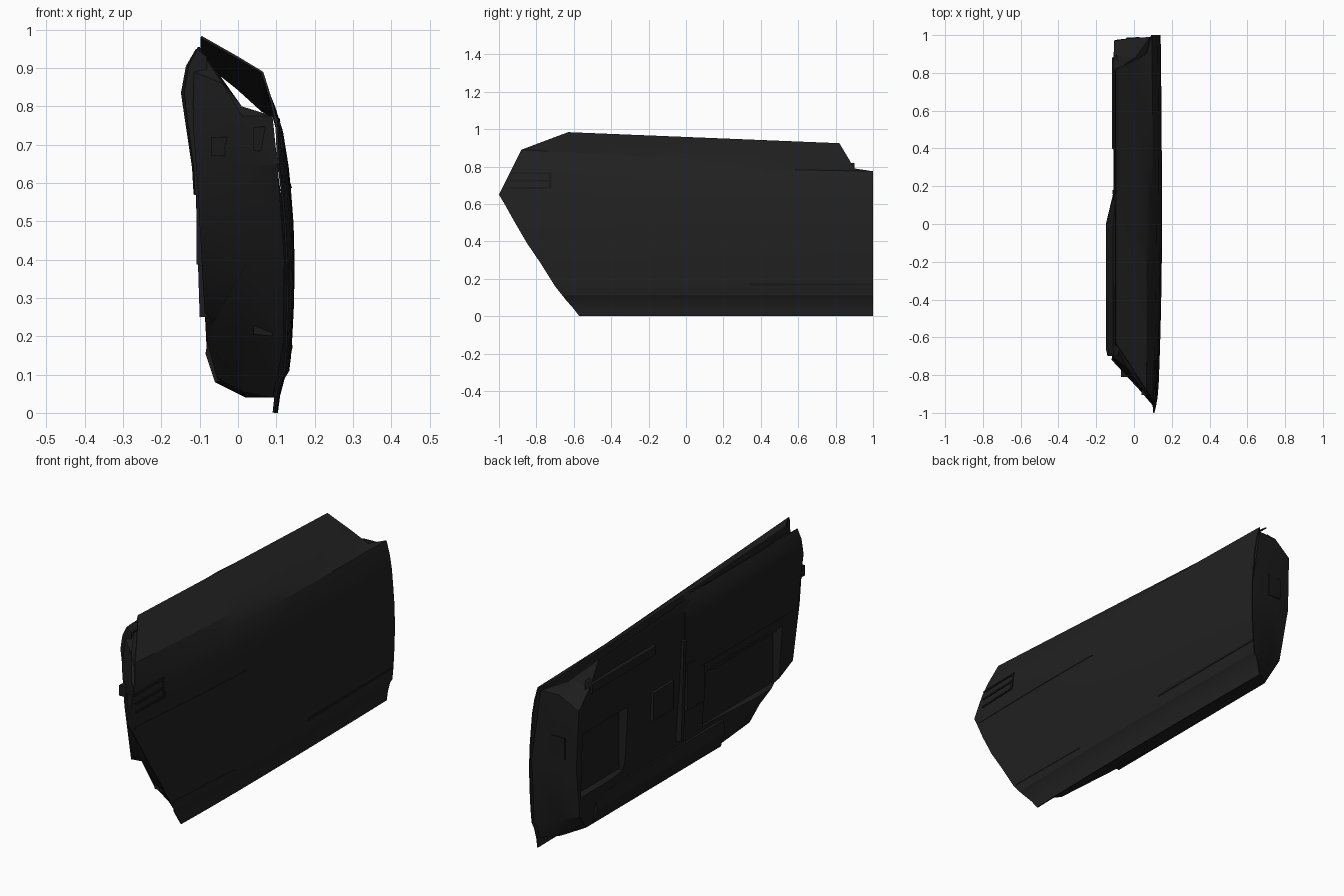
import bpy, bmesh, math
from mathutils import Vector

if "Cube" in bpy.data.objects:
    bpy.data.objects.remove(bpy.data.objects["Cube"])


def material(name, v):
    m = bpy.data.materials.new(name)
    m.diffuse_color = (v, v, v, 1)
    m.use_nodes = True
    m.node_tree.nodes["Principled BSDF"].inputs["Base Color"].default_value = m.diffuse_color
    return m


PAINT = material("dark_paint", 0.015)
TRIM = material("inner_trim", 0.012)
DETAIL = material("black_detail", 0.010)


def shade(ob, angle):
    bpy.ops.object.select_all(action='DESELECT')
    ob.select_set(True)
    bpy.context.view_layer.objects.active = ob
    bpy.ops.object.shade_smooth_by_angle(angle=math.radians(angle))


def finish(name, bm, mat, angle=25, recalc=True):
    if recalc:
        bmesh.ops.recalc_face_normals(bm, faces=bm.faces)
    me = bpy.data.meshes.new(name)
    bm.to_mesh(me)
    bm.free()
    ob = bpy.data.objects.new(name, me)
    bpy.context.collection.objects.link(ob)
    me.materials.append(mat)
    shade(ob, angle)
    return ob


def loft(name, loops, mat, angle=25):
    """Join closed loops of equal length and cap both ends."""
    bm = bmesh.new()
    rings = [[bm.verts.new(p) for p in lp] for lp in loops]
    n = len(rings[0])
    for a, b in zip(rings, rings[1:]):
        for i in range(n):
            bm.faces.new((a[i], a[(i + 1) % n], b[(i + 1) % n], b[i]))
    for r in (rings[0], rings[-1]):
        c = bm.verts.new(sum((v.co for v in r), Vector()) / n)
        for i in range(n):
            bm.faces.new((r[i], r[(i + 1) % n], c))
    return finish(name, bm, mat, angle)


def box(name, x, y, z, mat, taper=0.0):
    """Box from ranges; taper shrinks its -x face."""
    t = taper
    far = [(x[1], y[0], z[0]), (x[1], y[1], z[0]), (x[1], y[1], z[1]), (x[1], y[0], z[1])]
    near = [(x[0], y[0] + t, z[0] + t), (x[0], y[1] - t, z[0] + t),
            (x[0], y[1] - t, z[1] - t), (x[0], y[0] + t, z[1] - t)]
    return loft(name, [far, near], mat)


# Outer skin: x, front y, front z, rear y, rear z for each row
ROWS = [(.104, -.57, .00, 1, .00), (.110, -.605, .045, 1, .045), (.122, -.645, .09, 1, .09),
        (.134, -.66, .11, 1, .11), (.140, -.70, .16, 1, .17), (.146, -.775, .28, 1, .28),
        (.148, -.85, .39, 1, .38), (.145, -.92, .51, 1, .48), (.138, -.97, .60, 1, .57),
        (.132, -1.0, .65, 1, .64), (.118, -.95, .75, 1, .71), (.098, -.92, .81, 1, .775),
        (.066, -.88, .89, .90, .79), (.00, -.775, .93, .865, .85), (-.095, -.63, .984, .82, .925)]


def bow(y, k):
    """How far the skin curves in toward its ends on row k."""
    w = 1 if k < 10 else max(0, (12 - k) / 3)
    return w * (.024 if y < 0 else .007) * y * y


def skin_x(y, z):
    pts = [(r[2], r[0] - bow(y, k)) for k, r in enumerate(ROWS)]
    for (z0, x0), (z1, x1) in zip(pts, pts[1:]):
        if z0 <= z <= z1:
            return x0 + (x1 - x0) * (z - z0) / (z1 - z0)
    return 0


bm = bmesh.new()
COLS = 14
grid = []
for k, (x, yf, zf, yr, zr) in enumerate(ROWS):
    row = []
    for j in range(COLS + 1):
        t = j / COLS
        y = yf + (yr - yf) * t
        row.append(bm.verts.new((x - bow(y, k), y, zf + (zr - zf) * t)))
    grid.append(row)
for a, b in zip(grid, grid[1:]):
    for j in range(COLS):
        bm.faces.new((a[j], a[j + 1], b[j + 1], b[j]))
skin = finish("outer_skin", bm, PAINT, 20, recalc=False)
sol = skin.modifiers.new("thickness", 'SOLIDIFY')
sol.thickness = .006
sol.offset = -1
bpy.ops.object.modifier_apply(modifier=sol.name)
shade(skin, 20)

# Inner shell: loops from the skin side to the cabin side
edge = [(.090, -.56, .04), (.118, -.685, .17), (.121, -.84, .40), (.103, -.965, .65),
        (.090, -.925, .775), (.01, -.80, .80), (-.10, -.63, .955), (-.10, .10, .93),
        (-.10, .81, .89), (.01, .885, .785), (.085, .99, .76), (.134, .99, .42),
        (.120, .99, .11), (.098, .985, .04), (.098, .20, .04)]
mid = [(.01, -.50, .055), (.02, -.67, .20), (.03, -.80, .40), (.03, -.88, .64),
       (.01, -.83, .775), (-.04, -.76, .86), (-.105, -.63, .955), (-.105, .10, .93),
       (-.105, .82, .89), (-.03, .885, .79), (-.01, .985, .76), (.0, .985, .42),
       (.0, .97, .14), (.02, .93, .05), (.02, .20, .04)]
near = [(-.055, -.20, .09), (-.082, -.45, .19), (-.09, -.69, .31), (-.105, -.72, .58),
        (-.118, -.72, .76), (-.115, -.70, .89), (-.11, -.63, .945), (-.11, .10, .92),
        (-.108, .83, .88), (-.108, .89, .785), (-.105, .97, .70), (-.095, .975, .42),
        (-.082, .93, .17), (-.06, .85, .08), (-.06, .20, .08)]
shell = loft("inner_shell", [edge, mid, near], TRIM, 30)

# Pockets sunk into the cabin side
for y, z in (((.60, .92), (.27, .56)), ((-.58, -.03), (.24, .50))):
    cut = box("pocket_cutter", (-.2, -.06), y, z, TRIM, -.05)
    mod = shell.modifiers.new("pocket", 'BOOLEAN')
    mod.operation = 'DIFFERENCE'
    mod.object = cut
    bpy.context.view_layer.objects.active = shell
    bpy.ops.object.modifier_apply(modifier=mod.name)
    bpy.data.objects.remove(cut)
shade(shell, 30)

# Padded bulge in the upper front of the cabin side
pad = [(-.08, .56), (-.116, .57), (-.12, .64), (-.149, .835), (-.136, .905), (-.11, .95), (-.08, .93)]
loft("upper_pad", [[(-.09 + (x + .09) * s, y, z) for x, z in pad]
                   for y, s in ((-.70, .85), (-.66, 1), (0, 1), (.16, .35))], TRIM)

# Lower step of the trim
step = [(-.02, .09), (-.06, .08), (-.085, .155), (-.075, .21), (-.05, .23)]
loft("lower_step", [[(x, y, z) for x, z in step] for y in (-.18, .80)], TRIM)

# Pull handle shelf, ridge and switch plates
box("pull_handle", (-.116, -.09), (.38, .90), (.74, .82), TRIM, .02)
ridge = [((-.100, -.07), .25), ((-.108, -.08), .5), ((-.115, -.08), .74)]
loft("centre_ridge", [[(x[0], .16, z), (x[0], .18, z), (x[1], .185, z), (x[1], .155, z)]
                      for x, z in ridge], TRIM)
box("square_plate", (-.108, -.08), (.24, .41), (.43, .58), TRIM, .008)
box("tall_plate", (-.108, -.08), (0, .15), (.38, .62), TRIM, .008)
box("pocket_rim", (-.10, -.07), (-.56, -.05), (.50, .53), TRIM, .008)

# Latch and hinge blocks on the ends
box("latch_plate", (-.07, -.02), (-.81, -.74), (.67, .72), DETAIL)
for z, y in ((.20, -.70), (.68, -.91)):
    box("hinge", (.04, .09), (y, y + .1), (z, z + .07), DETAIL, .005)
box("rear_lock", (-.04, .03), (.95, .99), (.45, .56), DETAIL, .004)


def strip(name, y0, y1, z0, z1, h0, h1, mat, lift=.004):
    """Thin plate that follows the skin, with end heights h0 and h1."""
    loops = []
    for i in range(9):
        t = i / 8
        y, z, h = y0 + (y1 - y0) * t, z0 + (z1 - z0) * t, (h0 + (h1 - h0) * t) / 2
        loops.append([(skin_x(y, z + dz) + dx, y, z + dz)
                      for dx, dz in ((-.004, -h), (lift, -h), (lift, h), (-.004, h))])
    loft(name, loops, mat)


# Side vent frame, crease lines and lower slot on the skin
for z in (.685, .725, .765):
    strip("vent_bar", -.94, -.73, z, z, .009, .009, DETAIL)
strip("vent_end", -.735, -.72, .725, .725, .088, .088, DETAIL)
strip("crease_line", -.955, -.13, .612, .588, .016, .003, PAINT, .002)
strip("lower_slot", .34, .995, .17, .17, .014, .008, DETAIL, .002)
strip("lower_crease", -.68, -.22, .157, .142, .008, .003, PAINT, .002)
